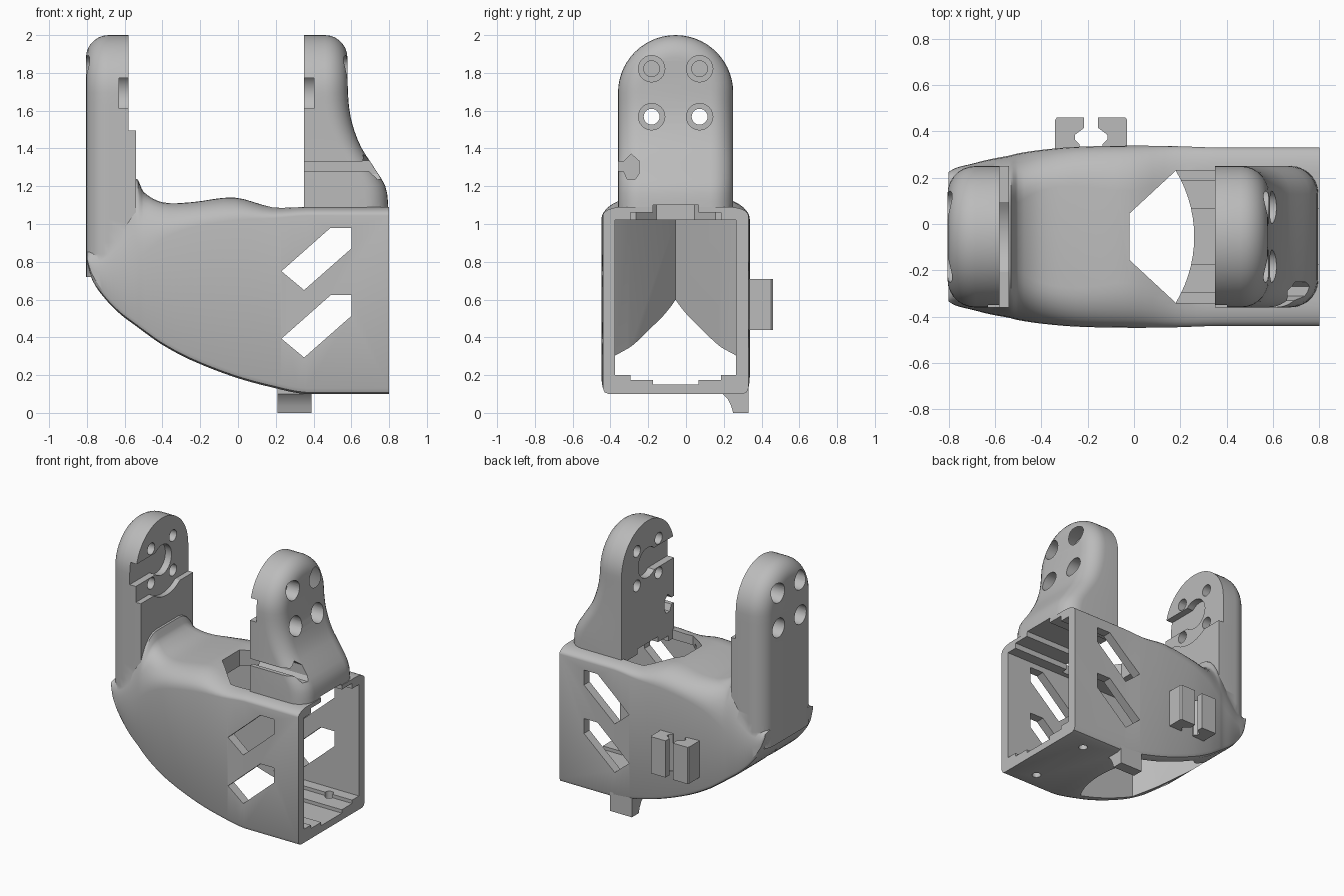
import bpy, bmesh, math
from mathutils import Vector

cube = bpy.data.objects.get("Cube")
if cube:
    bpy.data.objects.remove(cube, do_unlink=True)

CY = -0.055          # symmetry plane of the bracket
R, ZC = 0.305, 1.695  # arm half width and centre of its round top

grey = bpy.data.materials.new("light_grey")
grey.use_nodes = True
tone = (0.5, 0.5, 0.5, 1)
grey.diffuse_color = tone
grey.node_tree.nodes["Principled BSDF"].inputs["Base Color"].default_value = tone


def finish(name, bm):
    bmesh.ops.recalc_face_normals(bm, faces=bm.faces)
    mesh = bpy.data.meshes.new(name)
    bm.to_mesh(mesh)
    bm.free()
    ob = bpy.data.objects.new(name, mesh)
    mesh.materials.append(grey)
    bpy.context.collection.objects.link(ob)
    return ob


def prism(name, pts, axis, lo, hi):
    """Extrude a 2D outline along one axis; the outline uses the other two in order."""
    bm = bmesh.new()
    ends = []
    for d in (lo, hi):
        ring = []
        for a, b in pts:
            co = [a, b]
            co.insert("xyz".index(axis), d)
            ring.append(bm.verts.new(co))
        ends.append(ring)
        bm.faces.new(ring)
    n = len(pts)
    for i in range(n):
        j = (i + 1) % n
        bm.faces.new((ends[0][i], ends[0][j], ends[1][j], ends[1][i]))
    return finish(name, bm)


def rect(a0, b0, a1, b1):
    return [(a0, b0), (a1, b0), (a1, b1), (a0, b1)]


def disc(a, b, r, n=32):
    return [(a + r * math.cos(math.tau * i / n), b + r * math.sin(math.tau * i / n)) for i in range(n)]


def combine(ob, tool, op="DIFFERENCE"):
    mod = ob.modifiers.new(op.lower(), "BOOLEAN")
    mod.operation, mod.solver, mod.object = op, "EXACT", tool
    bpy.context.view_layer.objects.active = ob
    bpy.ops.object.modifier_apply(modifier=mod.name)
    bpy.data.objects.remove(tool, do_unlink=True)


def spline(keys, x):
    """Smooth interpolation through (position, value...) rows."""
    i = max(k for k in range(len(keys) - 1) if keys[k][0] <= x + 1e-6)
    rows = [Vector(keys[min(max(k, 0), len(keys) - 1)]) for k in range(i - 1, i + 3)]
    p0, p1, p2, p3 = rows
    h = p2[0] - p1[0]
    t = (x - p1[0]) / h
    m1 = (p2 - p0) * (h / (p2[0] - p0[0]))
    m2 = (p3 - p1) * (h / (p3[0] - p1[0]))
    return (p1 * (2*t**3 - 3*t**2 + 1) + m1 * (t**3 - 2*t**2 + t)
            + p2 * (3*t**2 - 2*t**3) + m2 * (t**3 - t**2))


# Hull: x, half width, bottom, top, flat half width of the roof, shoulder height
HULL = [(-.8, .28, .8, .85, .2, .83), (-.77, .297, .7, .88, .2, .76), (-.7, .315, .6, .95, .2, .74),
        (-.62, .335, .52, 1.1, .15, .76), (-.54, .35, .46, 1.24, .13, .8), (-.5, .36, .43, 1.17, .15, .84),
        (-.4, .375, .36, 1.115, .2, .92), (-.25, .388, .28, 1.115, .22, .98),
        (-.02, .393, .19, 1.14, .2, 1.02), (.18, .391, .135, 1.09, .25, 1.03),
        (.36, .385, .1, 1.09, .28, 1.045), (.8, .385, .1, 1.09, .28, 1.045)]


def hull_stations():
    xs = []
    for a, b in zip(HULL, HULL[1:]):
        steps = 4 if b[0] < .5 else 1
        xs += [a[0] + (b[0] - a[0]) * k / steps for k in range(steps)]
    return xs + [HULL[-1][0]]


def make_hull():
    bm = bmesh.new()
    rings = []
    for x in hull_stations():
        vals = HULL[-1] if x > .5 else spline(HULL, x)
        w, zb, zt, f, zs = list(vals)[1:]
        c = min(.03, (zs - zb) / 2)
        half = [(w - c, zb), (w - c * .3, zb + c * .3), (w, zb + c)]
        for k in range(9):
            a = math.pi / 2 * k / 8
            half.append((f + (w - f) * math.cos(a), zs + (zt - zs) * math.sin(a)))
        loop = half + [(-y, z) for y, z in reversed(half)]
        rings.append([bm.verts.new((x, CY + y, z)) for y, z in loop])
    n = len(rings[0])
    for r0, r1 in zip(rings, rings[1:]):
        for i in range(n):
            j = (i + 1) % n
            bm.faces.new((r0[i], r0[j], r1[j], r1[i]))
    bm.faces.new(rings[0])
    bm.faces.new(rings[-1])
    return finish("bracket_body", bm)


def make_arm(name, inner, base, outer, fillet=.12):
    """Upright lug with a round top; outer(z) gives the outside face, rounded at its rim."""
    bm = bmesh.new()
    rings = []
    steps = [(0, None)] + [(fillet * (1 - math.cos(a)), fillet * (1 - math.sin(a)))
                           for a in (math.pi / 2 * k / 7 for k in range(8))]
    sgn = 1 if outer(ZC) > inner else -1
    for d, depth in steps:
        r = R - d
        half = [(r, base + (ZC - base) * k / 16) for k in range(16)]
        half += [(r * math.cos(a), ZC + r * math.sin(a)) for a in (math.pi / 2 * k / 14 for k in range(14))]
        loop = half + [(0, ZC + r)] + [(-y, z) for y, z in reversed(half)]
        rings.append([bm.verts.new((inner if depth is None else outer(z) - sgn * depth, CY + y, z))
                      for y, z in loop])
    n = len(rings[0])
    for r0, r1 in zip(rings, rings[1:]):
        for i in range(n - 1):
            bm.faces.new((r0[i], r0[i + 1], r1[i + 1], r1[i]))
    last = rings[-1]
    for i in range(n // 2):
        ids = dict.fromkeys((i, i + 1, n - 2 - i, n - 1 - i))
        bm.faces.new([last[k] for k in ids])
    bm.faces.new(rings[0])
    bm.faces.new([r[0] for r in rings] + [r[-1] for r in reversed(rings)])
    return finish(name, bm)


FLARE = [(1.0, .795), (1.1, .795), (1.2, .78), (1.3, .72), (1.41, .65), (1.55, .6), (1.7, .582), (2.1, .58)]

body = make_hull()
combine(body, make_arm("right_arm", -.54, .72, lambda z: -.805), "UNION")
combine(body, make_arm("left_arm", .35, 1.04, lambda z: spline(FLARE, z)[1]), "UNION")

# Open box cavity with stepped floor and ceiling
for half, low, high in ((.32, .2, 1.02), (.24, .175, 1.06), (.12, .15, 1.1)):
    combine(body, prism("cavity", rect(CY - half, low, CY + half, high), "x", .1, 1))

# Pointed pocket that runs out through the underside
arc = [(-.29 + .55 * math.cos(a), CY + .55 * math.sin(a)) for a in (-.62 + 1.24 * k / 16 for k in range(17))]
point = [(-.3, CY + .32), (-.38, CY + .24), (-.7, CY), (-.38, CY - .24), (-.3, CY - .32)]
combine(body, prism("pocket", arc + point, "z", -.2, 1.02))

# Roof opening in front of the left arm
roof = [(-.02, CY + .1), (-.02, CY - .1), (.18, CY - .285), (.35, CY - .285), (.35, CY + .285), (.18, CY + .285)]
combine(body, prism("roof_opening", roof, "z", .9, 1.3))

# Slanted windows through both side walls
for dz in (0, -.357):
    window = [(.23, .75), (.35, .65), (.6, .87), (.6, .98), (.49, .98)]
    combine(body, prism("window", [(x, z + dz) for x, z in window], "y", -1, 1))

# Stepped inner face of the right arm
combine(body, prism("step", rect(-1, 1.495, 1, 2.2), "x", -.58, -.4))
combine(body, prism("step_round", disc(CY, ZC, .25, 48), "x", -.58, -.4))

# Keyhole recesses on both inner faces
for lo, hi in ((-.63, -.5), (.2, .402)):
    combine(body, prism("recess_slot", rect(-.6, 1.612, CY, 1.772), "x", lo, hi))
    combine(body, prism("recess_round", disc(CY, 1.692, .11), "x", lo, hi))

# Screw holes with counterbores from outside
for y in (CY - .127, CY + .127):
    for z in (1.568, 1.822):
        combine(body, prism("hole", disc(y, z, .042, 24), "x", -1, 1))
        for lo, hi in ((-1, -.7), (.48, 1)):
            combine(body, prism("counterbore", disc(y, z, .07, 24), "x", lo, hi))

# Cable notch in the left arm
notch = [(-.5, 1.28), (-.33, 1.28), (-.31, 1.235), (-.27, 1.235), (-.25, 1.265),
         (-.25, 1.335), (-.29, 1.37), (-.33, 1.33), (-.5, 1.33)]
combine(body, prism("cable_notch", notch, "x", .3, .9))

# Floor screw holes
for y in (CY - .245, CY + .245):
    combine(body, prism("floor_hole", disc(.61, y, .03, 20), "z", 0, .3))

# Pair of cable clips on the back wall
clip = [(-.155, .31), (-.155, .46), (-.03, .46), (-.025, .45), (-.025, .31)]
jaw = [(0, .46), (.118, .46), (.125, .45), (.125, .32), (.02, .32), (.02, .345),
       (.04, .365), (.04, .385), (0, .415)]
parts = [body]
for side, name in ((1, "left_clip"), (-1, "right_clip")):
    parts.append(prism(name, [(-.185 + side * (x + .03), y) for x, y in jaw], "z", .44, .71))

# Foot tab below the back edge
foot = [(.33, 0), (.25, 0), (.238, .04), (.22, .075), (.195, .1), (.195, .14), (.33, .14)]
parts.append(prism("foot_tab", foot, "x", .21, .39))

bpy.ops.object.select_all(action="DESELECT")
for ob in parts:
    ob.select_set(True)
bpy.context.view_layer.objects.active = body
bpy.ops.object.shade_smooth_by_angle(angle=math.radians(30))
